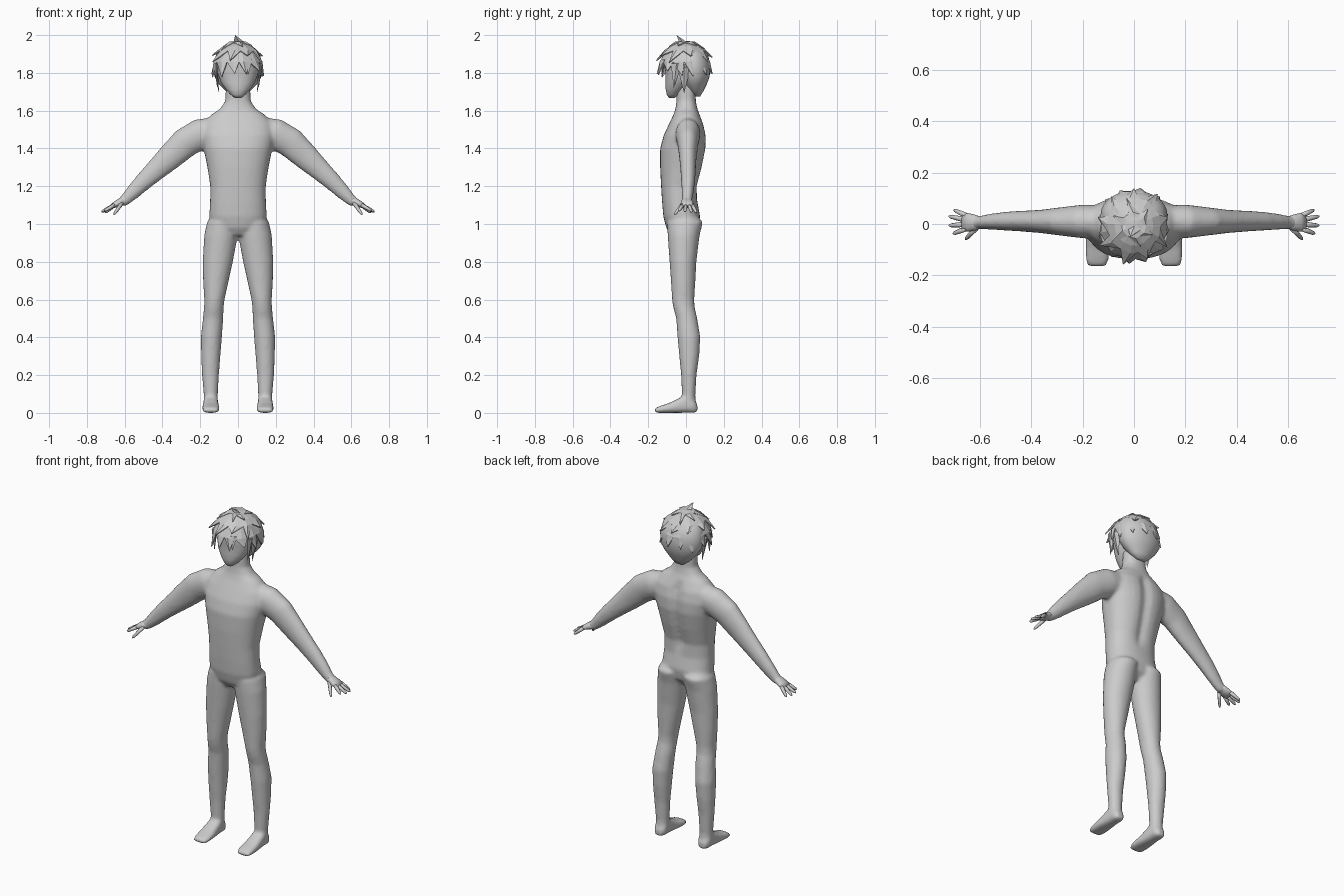
import bpy
import bmesh
import math
import random
from mathutils import Vector

random.seed(4)
if "Cube" in bpy.data.objects:
    bpy.data.objects.remove(bpy.data.objects["Cube"], do_unlink=True)

X, Y, Z = Vector((1, 0, 0)), Vector((0, 1, 0)), Vector((0, 0, 1))
GREY = (0.6, 0.6, 0.6, 1)
mat = bpy.data.materials.new("light_grey")
mat.use_nodes = True
mat.diffuse_color = GREY
mat.node_tree.nodes["Principled BSDF"].inputs["Base Color"].default_value = GREY


def finish(name, bm, smooth=True):
    """Turn a bmesh into a named object."""
    bmesh.ops.recalc_face_normals(bm, faces=bm.faces)
    mesh = bpy.data.meshes.new(name)
    bm.to_mesh(mesh)
    bm.free()
    mesh.materials.append(mat)
    mesh.shade_smooth() if smooth else mesh.shade_flat()
    obj = bpy.data.objects.new(name, mesh)
    bpy.context.collection.objects.link(obj)
    return obj


def loft(bm, sections, n=24, power=2.0):
    """Closed skin through superellipse sections (centre, half axis, half axis)."""
    def bend(t):
        return math.copysign(abs(t) ** (2 / power), t)
    rings = []
    for c, u, v in sections:
        angles = [math.tau * i / n for i in range(n)]
        rings.append([bm.verts.new(c + u * bend(math.cos(a)) + v * bend(math.sin(a))) for a in angles])
    for lo, hi in zip(rings, rings[1:]):
        for i in range(n):
            j = (i + 1) % n
            bm.faces.new((lo[i], lo[j], hi[j], hi[i]))
    bm.faces.new(rings[0])
    bm.faces.new(rings[-1])
    return [v for r in rings for v in r]


def column(bm, rows, side=1, power=2.0):
    """Upright loft; rows are z, centre x, half width, front y, back y."""
    return loft(bm, [(Vector((side * cx, (y0 + y1) / 2, z)), X * rx, Y * (y1 - y0) / 2)
                     for z, cx, rx, y0, y1 in rows], 32, power)


def limb(bm, rows, side, n=20):
    """Loft along a path; rows are x, y, z, half depth, half thickness."""
    pts = [Vector((side * r[0], r[1], r[2])) for r in rows]
    secs = []
    for i, r in enumerate(rows):
        t = pts[min(i + 1, len(pts) - 1)] - pts[max(i - 1, 0)]
        v = t.cross(Y).normalized()
        secs.append((pts[i], v.cross(t).normalized() * r[3], v * r[4]))
    loft(bm, secs, n)


# Body: trunk, arms, legs and feet fused into one smooth skin
body = bmesh.new()
trunk = column(body, [
    (0.94, 0, 0.07, -0.08, 0.03), (0.98, 0, 0.13, -0.105, 0.065), (1.04, 0, 0.152, -0.12, 0.075),
    (1.12, 0, 0.148, -0.127, 0.06), (1.2, 0, 0.147, -0.132, 0.062), (1.3, 0, 0.162, -0.137, 0.088),
    (1.4, 0, 0.182, -0.137, 0.108), (1.47, 0, 0.195, -0.118, 0.108), (1.53, 0, 0.185, -0.09, 0.095),
    (1.58, 0, 0.14, -0.066, 0.072), (1.61, 0, 0.095, -0.056, 0.06), (1.65, 0, 0.068, -0.05, 0.052),
    (1.74, 0, 0.064, -0.05, 0.052)], power=2.3)
for v in trunk:
    # spine groove
    if v.co.y > 0 and 1.15 < v.co.z < 1.55:
        v.co.y -= 0.018 * math.exp(-(v.co.x / 0.03) ** 2)

for s in (-1, 1):
    limb(body, [
        (0.1, 0.01, 1.5, 0.06, 0.07), (0.2, 0.01, 1.475, 0.066, 0.083), (0.28, 0.01, 1.43, 0.056, 0.08),
        (0.36, 0.01, 1.355, 0.046, 0.07), (0.43, 0.011, 1.29, 0.041, 0.058),
        (0.5, 0.011, 1.225, 0.037, 0.048), (0.56, 0.009, 1.165, 0.031, 0.039),
        (0.6, 0.006, 1.125, 0.026, 0.03), (0.625, 0.004, 1.112, 0.03, 0.024)], s)
    column(body, [
        (1.06, 0.07, 0.06, -0.07, 0.04), (1.01, 0.082, 0.082, -0.1, 0.09), (0.94, 0.09, 0.089, -0.097, 0.072),
        (0.8, 0.107, 0.08, -0.087, 0.055), (0.7, 0.117, 0.068, -0.08, 0.05), (0.6, 0.125, 0.054, -0.074, 0.044),
        (0.56, 0.128, 0.052, -0.068, 0.046), (0.5, 0.132, 0.054, -0.052, 0.06), (0.4, 0.141, 0.056, -0.045, 0.076),
        (0.3, 0.144, 0.051, -0.036, 0.07), (0.2, 0.146, 0.045, -0.026, 0.056),
        (0.1, 0.144, 0.038, -0.022, 0.05), (0.04, 0.144, 0.036, -0.02, 0.052)], s)
    # foot, from heel to toes: y, half width, height
    loft(body, [(Vector((s * 0.144, y, h / 2)), X * w, Z * (h / 2)) for y, w, h in (
        (0.06, 0.022, 0.045), (0.04, 0.036, 0.075), (0.0, 0.039, 0.1), (-0.04, 0.042, 0.076),
        (-0.09, 0.046, 0.052), (-0.14, 0.046, 0.036), (-0.167, 0.034, 0.024))], power=2.8)

body_obj = finish("body", body)
remesh = body_obj.modifiers.new("fuse", 'REMESH')
remesh.mode = 'VOXEL'
remesh.voxel_size = 0.01
remesh.use_smooth_shade = True
relax = body_obj.modifiers.new("relax", 'SMOOTH')
relax.factor = 0.5
relax.iterations = 6

# Hands: palm, four fingers and a thumb
for s, label in ((-1, "right"), (1, "left")):
    hand = bmesh.new()
    limb(hand, [(0.59, 0.006, 1.13, 0.02, 0.02), (0.62, 0.005, 1.117, 0.031, 0.022),
                (0.645, 0.006, 1.105, 0.036, 0.018), (0.668, 0.007, 1.094, 0.034, 0.012)], s, 14)
    digits = [((0.655, y, 1.1), (tx, ty, tz)) for y, tx, ty, tz in (
        (0.033, 0.702, 0.055, 1.06), (0.016, 0.722, 0.03, 1.063),
        (-0.001, 0.722, -0.006, 1.066), (-0.018, 0.706, -0.038, 1.07))]
    digits.append(((0.615, -0.015, 1.11), (0.657, -0.06, 1.05)))
    for a, b in digits:
        a, b = Vector(a), Vector(b)
        limb(hand, [(*a.lerp(b, t), r, r) for t, r in (
            (0, 0.011), (0.5, 0.0095), (0.88, 0.0075), (1, 0.003))], s, 8)
    finish("hand_" + label, hand)

# Head with a narrow chin
head = bmesh.new()
column(head, [
    (1.668, 0, 0.018, -0.09, -0.06), (1.685, 0, 0.04, -0.102, -0.035), (1.715, 0, 0.066, -0.108, 0.0),
    (1.75, 0, 0.09, -0.108, 0.03), (1.8, 0, 0.108, -0.108, 0.07), (1.86, 0, 0.115, -0.118, 0.09),
    (1.92, 0, 0.095, -0.1, 0.08), (1.95, 0, 0.05, -0.05, 0.04)])
finish("head", head)

# Rounded back hair that narrows to the nape
nape = bmesh.new()
column(nape, [
    (1.675, 0, 0.03, 0.045, 0.075), (1.7, 0, 0.062, 0.015, 0.09), (1.74, 0, 0.1, -0.015, 0.11),
    (1.78, 0, 0.125, -0.035, 0.125), (1.84, 0, 0.13, -0.055, 0.13),
    (1.9, 0, 0.115, -0.06, 0.115), (1.94, 0, 0.07, -0.04, 0.07)])
finish("back_hair", nape)

# Layered spiky hair: each layer is a dome whose hem ends in pointed locks
CROWN, SIZE = Vector((0, -0.005, 1.82)), Vector((0.132, 0.137, 0.143))


def on_dome(a, p, k):
    d = Vector((math.sin(p) * math.cos(a), math.sin(p) * math.sin(a), math.cos(p)))
    return CROWN + SIZE * d * k


def hair_layer(name, locks, hem, reach, flare, k, swirl):
    bm = bmesh.new()
    n = locks * 2
    angles = [math.tau * (i + random.uniform(-0.25, 0.25)) / n for i in range(n)]
    top = bm.verts.new(on_dome(0, 0, k))
    rings = [[bm.verts.new(on_dome(a, hem * f, k)) for a in angles] for f in (0.35, 0.7, 1)]
    for i in range(n):
        j = (i + 1) % n
        bm.faces.new((top, rings[0][i], rings[0][j]))
        for lo, hi in zip(rings, rings[1:]):
            bm.faces.new((lo[i], hi[i], hi[j], lo[j]))
    for i in range(0, n, 2):
        a, b, c = rings[-1][i], rings[-1][i + 1], rings[-1][(i + 2) % n]
        b.co = CROWN + (b.co - CROWN) * 1.04
        tip = bm.verts.new(on_dome(angles[i + 1] + swirl, reach + random.uniform(-0.14, 0.12),
                                   flare + random.uniform(-0.05, 0.05)))
        bm.faces.new((a, tip, b))
        bm.faces.new((b, tip, c))
    obj = finish(name, bm, False)
    shell = obj.modifiers.new("thickness", 'SOLIDIFY')
    shell.thickness = 0.006


hair_layer("lower_hair", 12, 1.3, 1.74, 1.13, 1.0, 0.1)
hair_layer("middle_hair", 9, 0.85, 1.25, 1.17, 1.03, -0.15)
hair_layer("upper_hair", 6, 0.35, 0.75, 1.12, 1.05, 0.2)


# Loose locks: crown tuft, fringe and strands in front of the ears
def lock(bm, root, width, depth, tip):
    root, width, depth = Vector(root), Vector(width), Vector(depth)
    base = [bm.verts.new(p) for p in (root - width, root + depth, root + width, root - depth)]
    end = bm.verts.new(tip)
    bm.faces.new(base)
    for i in range(4):
        bm.faces.new((base[i], base[(i + 1) % 4], end))


loose = bmesh.new()
lock(loose, (0.01, -0.01, 1.955), (0.035, 0, 0), (0, 0.025, 0), (-0.015, -0.05, 2.0))
lock(loose, (-0.03, -0.118, 1.87), (0.035, 0, 0), (0, 0.012, 0), (-0.015, -0.14, 1.805))
lock(loose, (0.04, -0.115, 1.87), (0.035, 0, 0), (0, 0.012, 0), (0.055, -0.13, 1.79))
for s in (-1, 1):
    lock(loose, (s * 0.118, -0.05, 1.85), (0, 0.03, 0), (0.012, 0, 0), (s * 0.11, -0.065, 1.72))
    lock(loose, (s * 0.12, -0.01, 1.83), (0, 0.035, 0), (0.012, 0, 0), (s * 0.1, -0.01, 1.69))
finish("loose_locks", loose, False)
